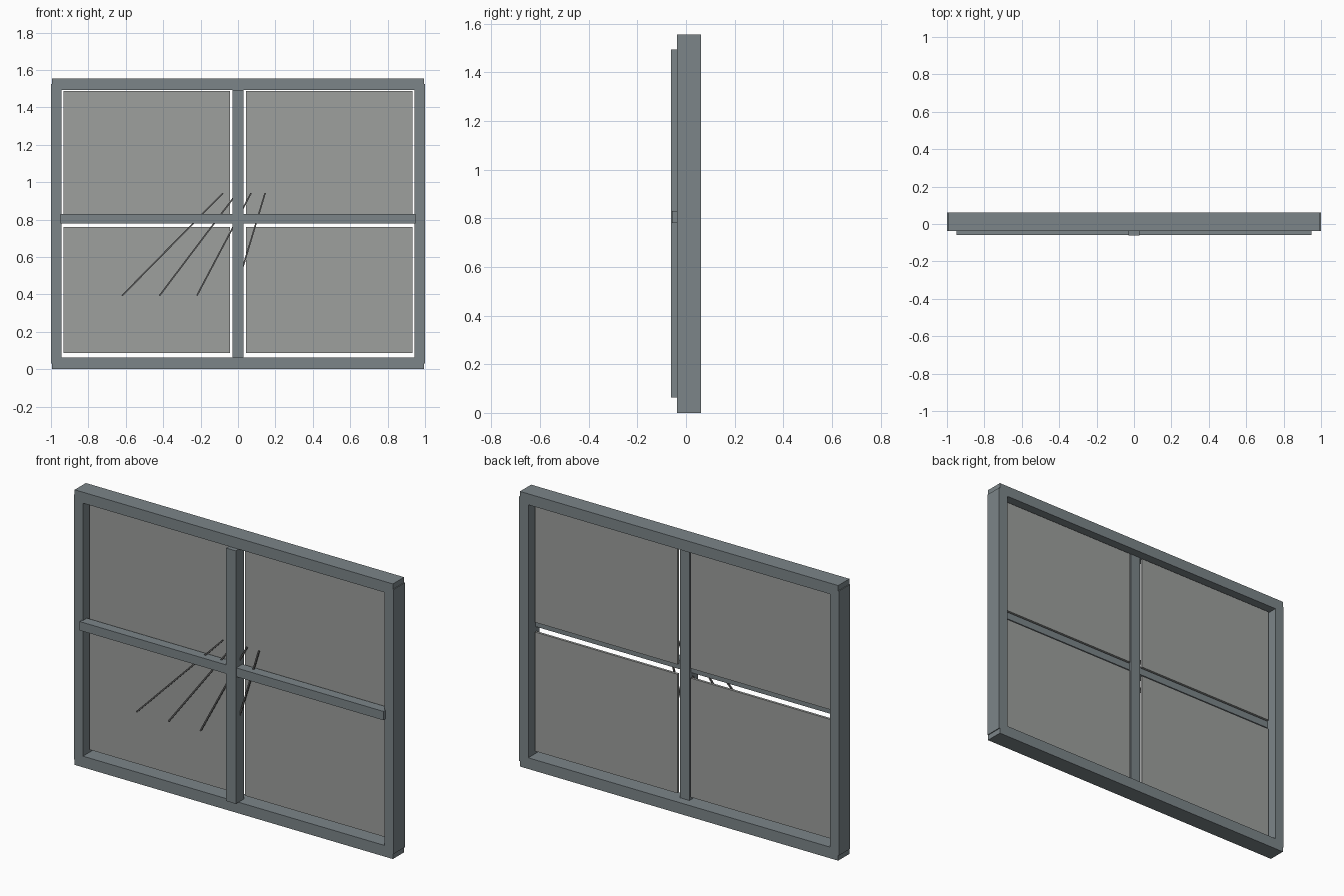
import bpy
from mathutils import Vector

if "Cube" in bpy.data.objects:
    bpy.data.objects.remove(bpy.data.objects["Cube"])


def material(name, rgb):
    m = bpy.data.materials.new(name)
    m.diffuse_color = (*rgb, 1)
    m.use_nodes = True
    m.node_tree.nodes["Principled BSDF"].inputs["Base Color"].default_value = m.diffuse_color
    return m


FRAME = material("painted_frame", (0.20, 0.235, 0.25))
GLASS = material("pane_grey", (0.34, 0.35, 0.34))
DARK = material("dark_streak", (0.12, 0.12, 0.12))


def box(name, x, y, z, mat):
    """Box from (min, max) pairs on each axis."""
    bpy.ops.mesh.primitive_cube_add(
        size=1, location=[(a + b) / 2 for a, b in (x, y, z)])
    ob = bpy.context.object
    ob.name = name
    ob.scale = [b - a for a, b in (x, y, z)]
    bpy.ops.object.transform_apply(location=False, rotation=False, scale=True)
    ob.data.materials.append(mat)
    return ob


# Outer frame: rails top and bottom, stiles left and right
DEPTH = (-0.038, 0.062)
box("bottom_rail", (-0.995, 0.995), DEPTH, (0, 0.063), FRAME)
box("top_rail", (-0.995, 0.995), DEPTH, (1.493, 1.555), FRAME)
box("left_stile", (-1, -0.943), DEPTH, (0.03, 1.525), FRAME)
box("right_stile", (0.943, 1), DEPTH, (0.03, 1.525), FRAME)

# Crossing glazing bars, standing proud of the frame front
box("vertical_bar", (-0.03, 0.03), (-0.0625, 0.0125), (0.063, 1.493), FRAME)
box("horizontal_bar", (-0.95, 0.95), (-0.058, -0.003), (0.78, 0.83), FRAME)

# Four panes with a narrow gap around each
for row, z in (("lower", (0.087, 0.76)), ("upper", (0.815, 1.488))):
    for side, x in (("left", (-0.932, -0.042)), ("right", (0.042, 0.932))):
        box(f"{row}_{side}_pane", x, (0.004, 0.018), z, GLASS)

# Fanned diagonal streaks in front of the panes
for i in range(4):
    a = Vector((-0.62 + 0.2 * i, -0.02, 0.393))
    b = Vector((-0.08 + 0.075 * i, -0.02, 0.942))
    d = b - a
    h = d.length / 2
    ob = box(f"streak_{i + 1}", (-0.004, 0.004), (-0.004, 0.004), (-h, h), DARK)
    ob.location = (a + b) / 2
    ob.rotation_euler = d.to_track_quat('Z', 'Y').to_euler()
